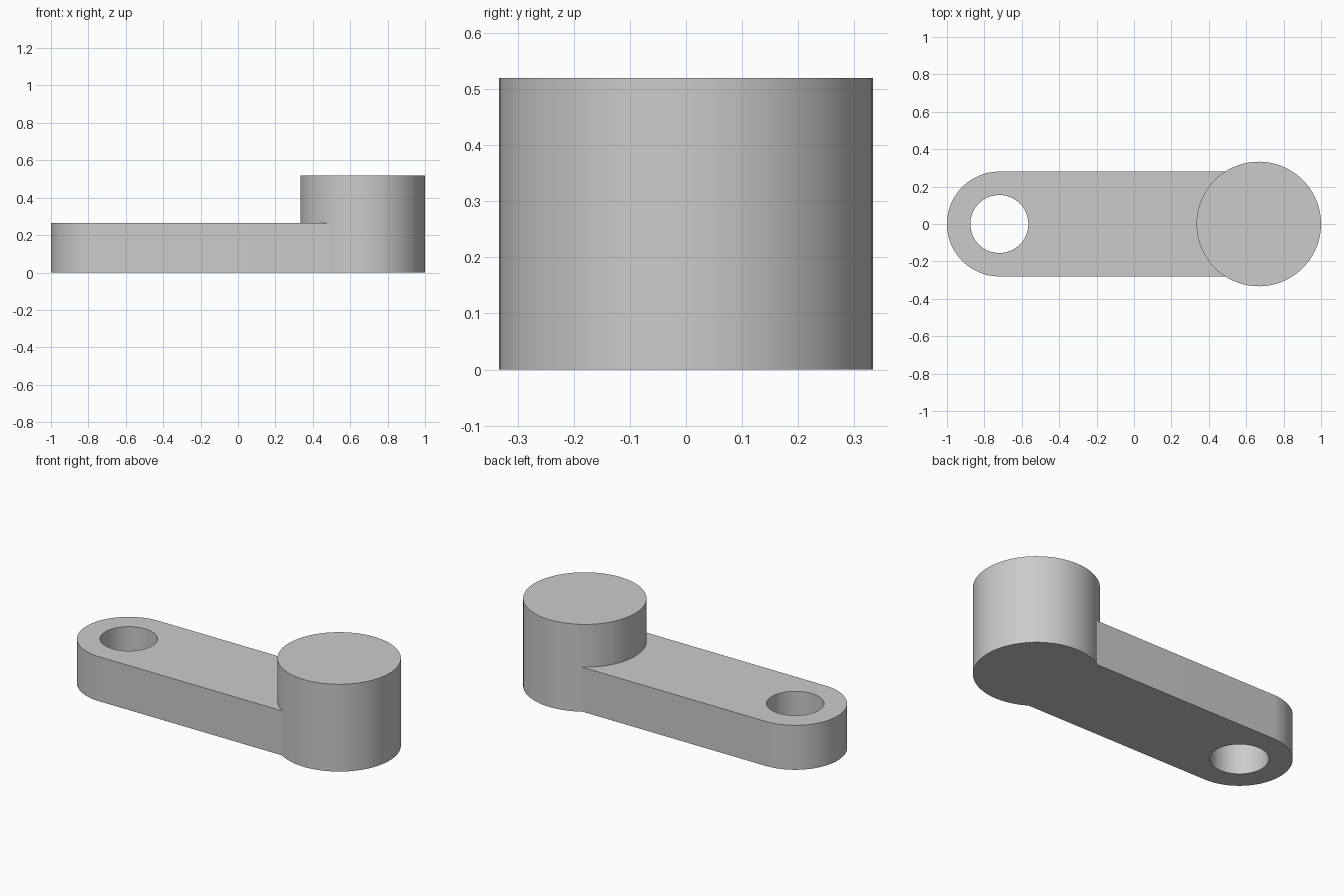
import bpy, bmesh, math

if "Cube" in bpy.data.objects:
    bpy.data.objects.remove(bpy.data.objects["Cube"])

ARM_X, ARM_R, HOLE_R = -0.72, 0.28, 0.155
BOSS_X, BOSS_R = 0.667, 0.333
DECK_Z, TOP_Z = 0.265, 0.52

bm = bmesh.new()


def arc(cx, r, a0, a1, n):
    """Points along an arc, both ends included."""
    return [(cx + r * math.cos(a0 + (a1 - a0) * i / n),
             r * math.sin(a0 + (a1 - a0) * i / n)) for i in range(n + 1)]


def ring(points, z):
    return [bm.verts.new((x, y, z)) for x, y in points]


def wall(low, high, closed=False):
    """Quads between two matching rows of vertices."""
    n = len(low)
    for i in range(n if closed else n - 1):
        j = (i + 1) % n
        bm.faces.new((low[i], low[j], high[j], high[i]))


def fill(*loops):
    """Flat face bounded by an outline and optional holes."""
    edges = []
    for loop in loops:
        for a, b in zip(loop, loop[1:] + loop[:1]):
            edges.append(bm.edges.get((a, b)) or bm.edges.new((a, b)))
    bmesh.ops.triangle_fill(bm, use_beauty=True, use_dissolve=False, edges=edges)


# Outline pieces: rounded arm end, outer and inner boss arcs, pivot hole
join = math.pi - math.asin(ARM_R / BOSS_R)
end_pts = arc(ARM_X, ARM_R, math.pi / 2, 3 * math.pi / 2, 48)
outer_pts = arc(BOSS_X, BOSS_R, -join, join, 64)
inner_pts = arc(BOSS_X, BOSS_R, join, 2 * math.pi - join, 32)[1:-1]
hole_pts = arc(ARM_X, HOLE_R, 0, 2 * math.pi, 64)[:-1]

end_0, end_1 = ring(end_pts, 0), ring(end_pts, DECK_Z)
out_0, out_1, out_2 = (ring(outer_pts, z) for z in (0, DECK_Z, TOP_Z))
in_1, in_2 = ring(inner_pts, DECK_Z), ring(inner_pts, TOP_Z)
hole_0, hole_1 = ring(hole_pts, 0), ring(hole_pts, DECK_Z)

# Side walls of the arm, boss and hole
wall(end_0 + out_0, end_1 + out_1, closed=True)
wall(out_1 + in_1, out_2 + in_2, closed=True)
wall(hole_0, hole_1, closed=True)

# Underside, arm deck and boss top
fill(end_0 + out_0, hole_0)
fill(end_1 + [out_1[0]] + in_1[::-1] + [out_1[-1]], hole_1)
bm.faces.new(out_2 + in_2)
bmesh.ops.recalc_face_normals(bm, faces=bm.faces[:])

mesh = bpy.data.meshes.new("crank_arm")
bm.to_mesh(mesh)
bm.free()
crank = bpy.data.objects.new("crank_arm", mesh)
bpy.context.collection.objects.link(crank)

# Plain grey finish
grey = bpy.data.materials.new("grey")
grey.diffuse_color = (0.6, 0.6, 0.6, 1)
grey.use_nodes = True
grey.node_tree.nodes["Principled BSDF"].inputs["Base Color"].default_value = grey.diffuse_color
mesh.materials.append(grey)

bpy.context.view_layer.objects.active = crank
crank.select_set(True)
bpy.ops.object.shade_smooth_by_angle(angle=math.radians(30))
